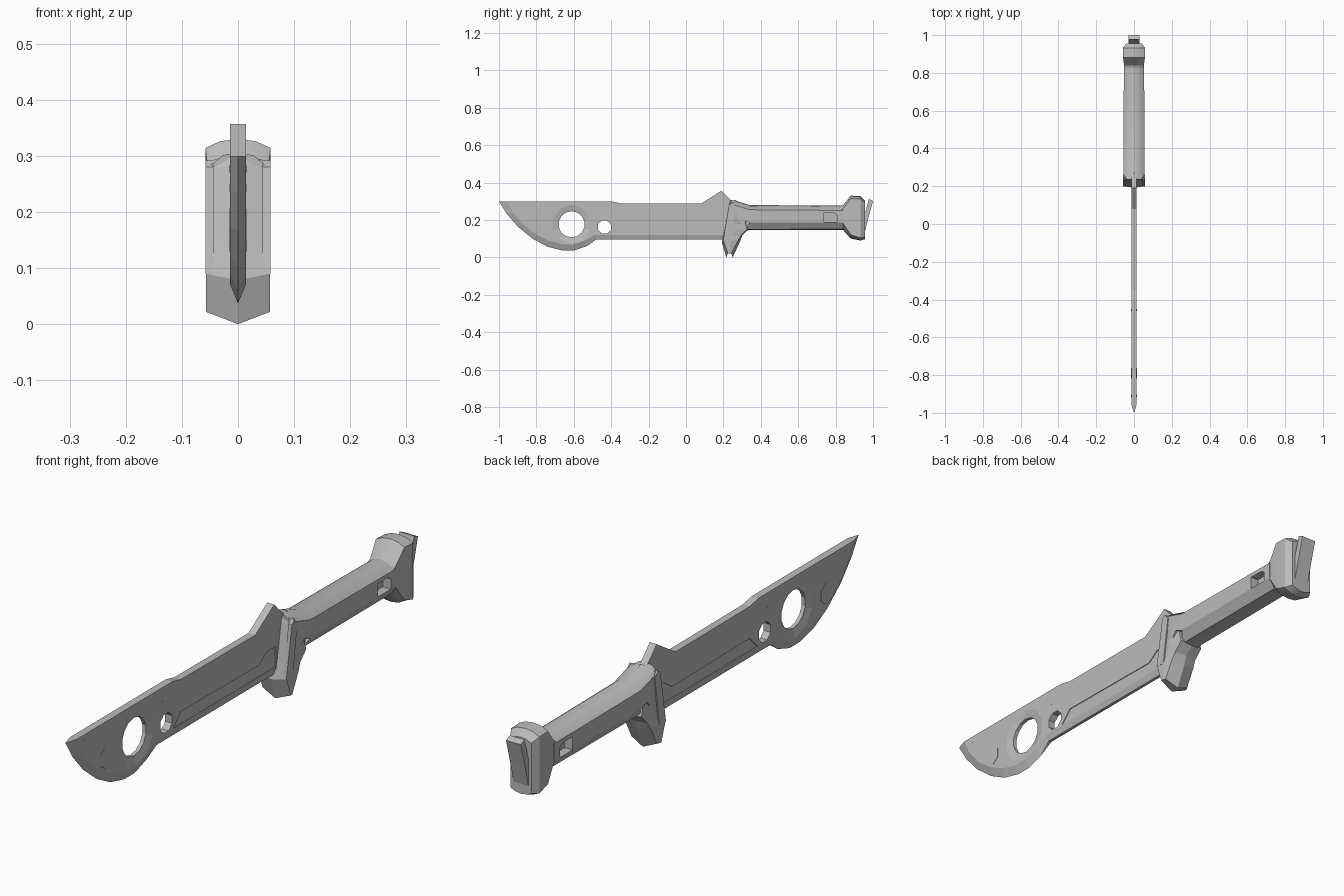
import bpy, bmesh, math

cube = bpy.data.objects.get("Cube")
if cube:
    bpy.data.objects.remove(cube, do_unlink=True)

steel = bpy.data.materials.new("plain_grey")
steel.use_nodes = True
GREY = (0.5, 0.5, 0.5, 1)
steel.diffuse_color = GREY
steel.node_tree.nodes["Principled BSDF"].inputs["Base Color"].default_value = GREY


def finish(name, bm):
    bmesh.ops.remove_doubles(bm, verts=bm.verts, dist=0.0004)
    bmesh.ops.recalc_face_normals(bm, faces=bm.faces)
    mesh = bpy.data.meshes.new(name)
    bm.to_mesh(mesh)
    bm.free()
    mesh.materials.append(steel)
    ob = bpy.data.objects.new(name, mesh)
    bpy.context.collection.objects.link(ob)
    return ob


def loft(name, rings):
    """Skin matching rings of points and cap both ends."""
    bm = bmesh.new()
    rows = [[bm.verts.new(p) for p in ring] for ring in rings]
    n = len(rows[0])
    for a, b in zip(rows, rows[1:]):
        for i in range(n):
            j = (i + 1) % n
            bm.faces.new((a[i], a[j], b[j], b[i]))
    bm.faces.new(rows[0])
    bm.faces.new(rows[-1][::-1])
    return finish(name, bm)


def slab(name, outline, x0, x1):
    """Extrude a side outline across the width."""
    return loft(name, [[(x, y, z) for y, z in outline] for x in (x0, x1)])


def disc(y, z, r, sides, stretch=1.0):
    turn = [2 * math.pi * (i + 0.5) / sides for i in range(sides)]
    return [(y + r * math.cos(a), z + r * stretch * math.sin(a)) for a in turn]


def cone_ring(x, y, z, r, sides):
    return [(x, v, w) for v, w in disc(y, z, r, sides)]


def cut(ob, cutters):
    """Subtract cutters, bake the result and delete them."""
    for c in cutters:
        mod = ob.modifiers.new("cut", "BOOLEAN")
        mod.object, mod.operation, mod.solver = c, "DIFFERENCE", "EXACT"
    graph = bpy.context.evaluated_depsgraph_get()
    baked = bpy.data.meshes.new_from_object(ob.evaluated_get(graph))
    ob.modifiers.clear()
    ob.data = baked
    for c in cutters:
        bpy.data.objects.remove(c, do_unlink=True)


# Blade: outer outline, half width there, and inner flat outline
T = 0.014
edge = [(-1, .3), (-.96, .235), (-.9, .165), (-.82, .1), (-.74, .057),
        (-.66, .037), (-.6, .037), (-.53, .06), (-.48, .096)]
flat = [(-.955, .3), (-.925, .24), (-.87, .175), (-.8, .122), (-.73, .088),
        (-.66, .07), (-.6, .07), (-.54, .09), (-.49, .12)]
spine = [(.26, .29), (.222, .323), (.19, .357), (.08, .287), (-.35, .289), (-.4, .3)]
outer = edge + [(.26, .096)] + spine
inner = flat + [(.26, .12)] + spine
half = [0] * 8 + [.006] * 2 + [T] * len(spine)
blade = loft("blade", [
    [(-T, y, z) for y, z in inner],
    [(-w, y, z) for w, (y, z) in zip(half, outer)],
    [(w, y, z) for w, (y, z) in zip(half, outer)],
    [(T, y, z) for y, z in inner]])

cutters = [slab("large_hole", disc(-.612, .177, .07, 14), -.1, .1),
           slab("small_hole", disc(-.436, .162, .037, 8), -.1, .1)]
lower_panel = [(-.395, .125), (-.35, .172), (.1, .167), (.15, .2), (.2, .2), (.2, .125)]
for s in (-1, 1):
    cutters.append(loft("countersink", [cone_ring(s * (T - .007), -.612, .177, .072, 10),
                                        cone_ring(s * (T + .001), -.612, .177, .108, 10)]))
    cutters.append(slab("panel_recess", lower_panel, s * (T - .003), s * .05))
cut(blade, cutters)

# Hexagonal inlay and small pins on both blade faces
for s, side in ((1, "left"), (-1, "right")):
    slab("blade_inlay_" + side, disc(-.79, .168, .032, 6, 1.2), s * .012, s * (T + .001))
    for y, z in ((-.91, .277), (-.455, .243)):
        slab("blade_pin_" + side, disc(y, z, .007, 6), s * .012, s * (T + .001))


# Grip and pommel share one cross-section shape
def section(y, w, top, bottom, drop, rise):
    right = [(w * .55, top - drop * .25), (w, top - drop),
             (w, bottom + rise), (w * .55, bottom + .004)]
    ring = [(0, top)] + right + [(0, bottom)] + [(-x, z) for x, z in right[::-1]]
    return [(x, y, z) for x, z in ring]


grip = loft("grip", [section(.235, .05, .307, .13, .025, .05),
                     section(.265, .055, .303, .135, .025, .05),
                     section(.34, .055, .28, .146, .025, .04),
                     section(.84, .054, .276, .147, .025, .04)])
pockets = []
for s in (-1, 1):
    pockets.append(slab("grip_slot", [(.735, .188), (.735, .236), (.79, .236),
                                      (.808, .225), (.808, .188)], s * .022, s * .08))
    pockets.append(slab("grip_diamond", [(.28, .17), (.305, .2), (.34, .185), (.315, .155)],
                        s * .04, s * .08))
cut(grip, pockets)

loft("pommel", [section(.82, .052, .274, .15, .025, .04),
                section(.84, .052, .28, .146, .02, .035),
                section(.882, .058, .33, .1, .016, .02),
                section(.932, .058, .328, .09, .016, .015),
                section(.956, .042, .305, .097, .012, .012)])

# Slanted striking plate behind the pommel
slab("end_plate", [(.93, .14), (.955, .23), (.978, .312), (1, .302), (.975, .21), (.955, .13)],
     -.03, .03)


# Guard: stacked six-sided rings with a folded front and underside
def guard_ring(z, front, back, w, lift):
    mid = (front + back) / 2
    right = [(w, front + .008, z + lift), (w, mid, z + lift), (w * .9, back - .008, z + lift)]
    return [(0, front, z)] + right + [(0, back, z)] + [(-x, y, v) for x, y, v in right[::-1]]


loft("guard", [guard_ring(0, .216, .25, .057, .022),
               guard_ring(.078, .192, .286, .057, .012),
               guard_ring(.115, .198, .30, .053, 0),
               guard_ring(.15, .205, .335, .053, 0),
               guard_ring(.285, .228, .30, .053, -.01),
               guard_ring(.308, .236, .262, .05, -.018)])

# Raised ribs down both guard cheeks
for s, side in ((1, "left"), (-1, "right")):
    slab("guard_rib_" + side, [(.198, .09), (.236, .09), (.262, .27), (.245, .292), (.23, .28)],
         s * .044, s * .0575)

# Crisp low-poly shading with gently rounded grip faces
for ob in bpy.context.scene.objects:
    if ob.type == "MESH" and ob.name in ("grip", "pommel"):
        bpy.ops.object.select_all(action="DESELECT")
        ob.select_set(True)
        bpy.context.view_layer.objects.active = ob
        bpy.ops.object.shade_smooth_by_angle(angle=math.radians(28))
